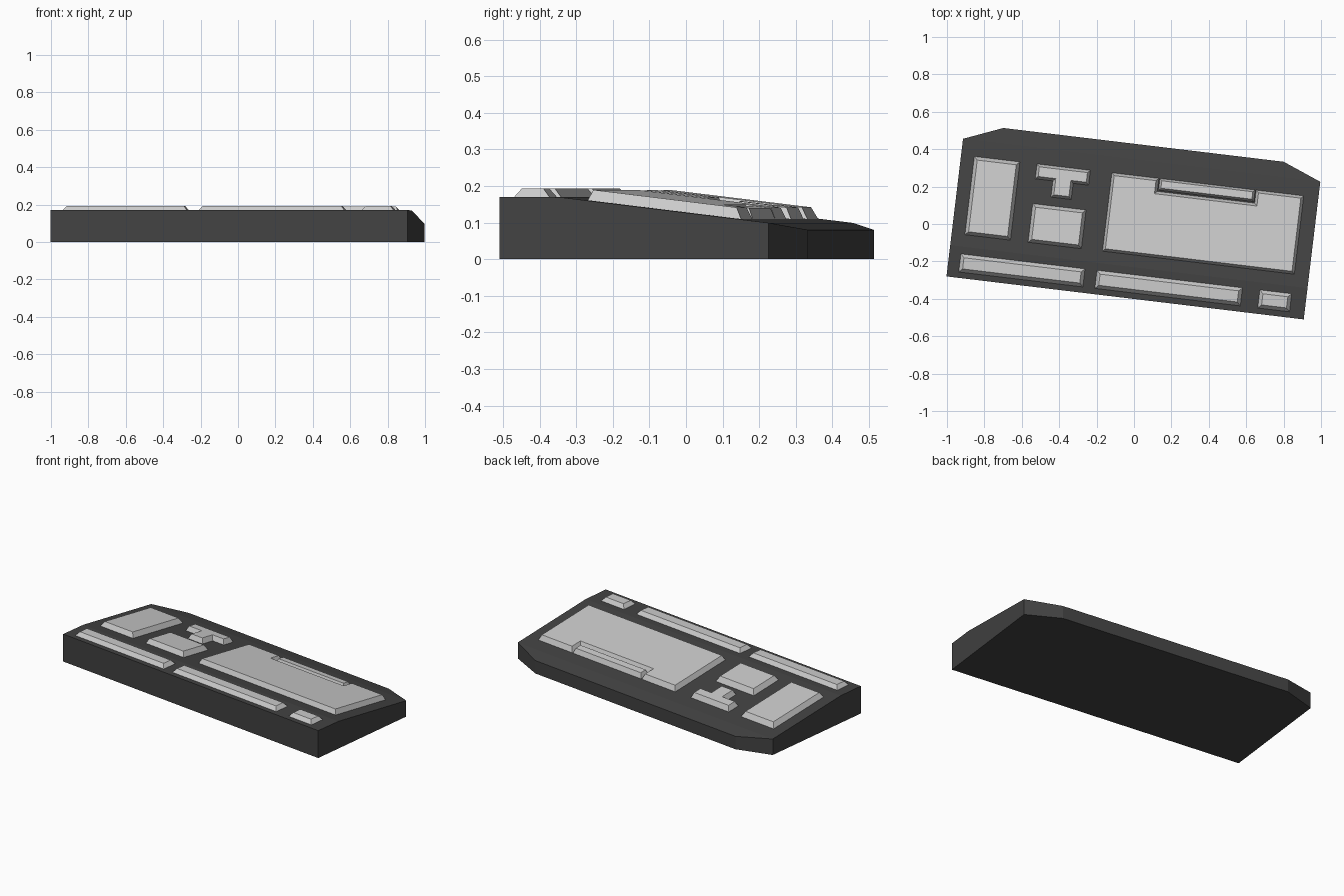
import bpy, math
from mathutils import Vector, Matrix

if "Cube" in bpy.data.objects:
    bpy.data.objects.remove(bpy.data.objects["Cube"])

ROT = Matrix.Rotation(math.atan2(-0.23, 1.91), 4, 'Z')

# Side profile of the case top: (depth, height)
PROFILE = [(-0.398, 0.17), (-0.23, 0.169), (0.343, 0.099), (0.426, 0.08)]


def surface(v):
    for (a, za), (b, zb) in zip(PROFILE, PROFILE[1:]):
        if v <= b:
            return za + (zb - za) * (v - a) / (b - a)
    return PROFILE[-1][1]


def make(name, verts, faces, mat=None):
    me = bpy.data.meshes.new(name)
    me.from_pydata(verts, [], faces)
    me.transform(ROT)
    me.update()
    ob = bpy.data.objects.new(name, me)
    bpy.context.collection.objects.link(ob)
    if mat:
        me.materials.append(mat)
    return ob


def key(name, outline, height=0.03, inset=0.02):
    """Chamfered key block from a counter-clockwise right-angled outline."""
    pts = [Vector(p) for p in outline]
    n = len(pts)

    def inward(a, b):
        d = (b - a).normalized()
        return Vector((-d.y, d.x))

    tops = [p + inset * (inward(pts[i - 1], p) + inward(p, pts[(i + 1) % n]))
            for i, p in enumerate(pts)]
    verts = [(p.x, p.y, surface(p.y) - 0.004) for p in pts]
    verts += [(t.x, t.y, surface(t.y) + height) for t in tops]
    faces = [(i, (i + 1) % n, n + (i + 1) % n, n + i) for i in range(n)]
    faces += [tuple(range(n, 2 * n)), tuple(reversed(range(n)))]
    return make(name, verts, faces)


def rect(u0, u1, v0, v1):
    return [(u0, v0), (u1, v0), (u1, v1), (u0, v1)]


dark = bpy.data.materials.new("dark_plastic")
dark.diffuse_color = (0.055, 0.055, 0.055, 1)
dark.use_nodes = True
dark.node_tree.nodes["Principled BSDF"].inputs["Base Color"].default_value = dark.diffuse_color

# Wedge-shaped case with clipped back corners
widths = [0.962, 0.962, 0.962, 0.755]
verts = []
for w, (v, z) in zip(widths, PROFILE):
    verts += [(-w, v, 0), (w, v, 0), (w, v, z), (-w, v, z)]
faces = [(0, 1, 2, 3), (15, 14, 13, 12)]
for r in range(3):
    a, b = 4 * r, 4 * r + 4
    for i in range(4):
        j = (i + 1) % 4
        faces.append((a + j, a + i, b + i, b + j))
make("case", verts, faces, dark)

# Flat front row (space bar and neighbouring keys)
for name, u0, u1 in [("front_row_left", -0.903, -0.228),
                     ("front_row_middle", -0.17, 0.62),
                     ("front_row_right", 0.707, 0.885)]:
    key(name, rect(u0, u1, -0.37, -0.266), 0.023, 0.022)

# Side blocks
key("left_pad", rect(-0.893, -0.643, -0.167, 0.259))
key("middle_pad", rect(-0.553, -0.261, -0.167, 0.046))

# T-shaped arrow cluster
key("arrow_cluster", [(-0.46, 0.088), (-0.347, 0.088), (-0.347, 0.175),
                      (-0.264, 0.175), (-0.264, 0.259), (-0.555, 0.259),
                      (-0.555, 0.175), (-0.46, 0.175)], 0.03, 0.016)

# Main block with a notch in its back edge, and the bar inside the notch
key("main_block", [(-0.152, -0.166), (0.885, -0.166), (0.885, 0.26),
                   (0.625, 0.26), (0.625, 0.19), (0.105, 0.19),
                   (0.105, 0.26), (-0.152, 0.26)], 0.03, 0.016)
key("notch_bar", rect(0.107, 0.623, 0.194, 0.26), 0.029, 0.013)
